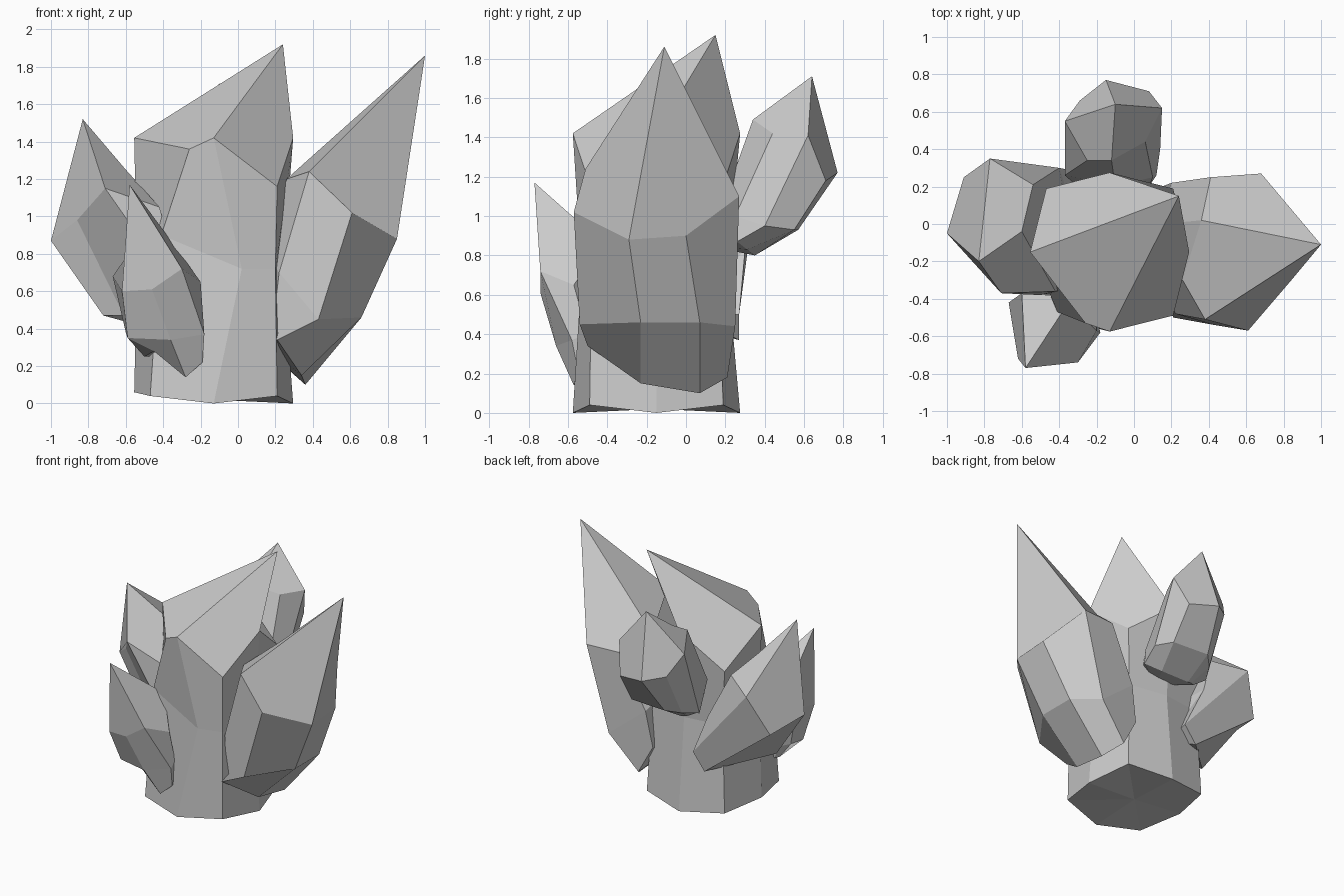
import bpy
import bmesh
from math import cos, sin, radians

default_cube = bpy.data.objects.get("Cube")
if default_cube:
    bpy.data.objects.remove(default_cube, do_unlink=True)


def make_material(name, colour):
    material = bpy.data.materials.new(name)
    material.use_nodes = True
    material.diffuse_color = colour
    shader = material.node_tree.nodes["Principled BSDF"]
    shader.inputs["Base Color"].default_value = colour
    shader.inputs["Roughness"].default_value = 1
    return material


stone = make_material("pale grey stone", (.6, .6, .6, 1))


def crystal(name, heel, rings, tip):
    """Eight-sided shard: rings bridged by quads, closed by a fan at the heel
    and by four diamond-shaped facets meeting at the tip."""
    bm = bmesh.new()
    rings = [[bm.verts.new(corner) for corner in ring] for ring in rings]
    heel, tip = bm.verts.new(heel), bm.verts.new(tip)
    root, shoulder = rings[0], rings[-1]
    for i in range(8):
        j = (i + 1) % 8
        bm.faces.new((heel, root[j], root[i]))
        for lower, upper in zip(rings, rings[1:]):
            bm.faces.new((lower[i], lower[j], upper[j], upper[i]))
        if i % 2 == 0:
            bm.faces.new((shoulder[i], shoulder[j], shoulder[(i + 2) % 8], tip))
    bmesh.ops.recalc_face_normals(bm, faces=bm.faces[:])
    mesh = bpy.data.meshes.new(name)
    bm.to_mesh(mesh)
    bm.free()
    mesh.materials.append(stone)
    bpy.context.collection.objects.link(bpy.data.objects.new(name, mesh))


def octagon_corner(index, height):
    """Corner of the central column; the diagonal corners stand further out."""
    radius = .48 if index % 2 else .425
    angle = radians(index * 45)
    return (radius * cos(angle) - .13, radius * sin(angle) - .15, height)


# Central column: octagonal foot, narrower waist, uneven shoulder, slanted peak
foot = [octagon_corner(i, .04 * (i % 2)) for i in range(8)]
foot[4] = octagon_corner(4, .06)
waist = [(.24, -.15, .72), (.18, .16, .72), (-.13, .21, .72),
         (-.44, .17, .72), (-.54, -.15, .72), (-.41, -.47, .9),
         (.02, -.53, .72), (.2, -.48, .72)]
shoulder = [octagon_corner(i, 1.16 if i % 2 else 1.42) for i in range(8)]
shoulder[5] = (-.26, -.53, 1.36)
crystal("central_crystal", (-.13, -.15, .02), [foot, waist, shoulder],
        (.24, .15, 1.92))

# Tall shard leaning out to the model's left
root = [(.18, -.4, .36), (.21, -.5, .34), (.34, -.23, .15), (.36, .07, .1),
        (.27, .21, .18), (.15, .2, .4), (.15, 0, .4), (.15, -.25, .4)]
waist = [(.22, -.48, .7), (.43, -.54, .45), (.66, -.23, .46),
         (.66, .07, .46), (.5, .25, .44), (.2, .22, .68),
         (.15, 0, .8), (.15, -.25, .8)]
shoulder = [(.38, -.51, 1.24), (.61, -.57, 1.02), (.85, -.29, .88),
            (.85, 0, .9), (.68, .27, 1.1), (.41, .25, 1.1),
            (.36, .02, 1.29), (.26, -.3, 1.2)]
crystal("left_tall_crystal", (.15, 0, .3), [root, waist, shoulder],
        (1, -.11, 1.86))

# Broad shard leaning out to the model's right
root = [(-.72, -.1, .47), (-.61, -.12, .47), (-.5, -.38, .85),
        (-.35, -.35, .8), (-.35, 0, .8), (-.4, .3, .83),
        (-.25, .27, .5), (-.35, .27, .37)]
shoulder = [(-1, -.05, .87), (-.86, -.17, .98), (-.71, -.37, 1.15),
            (-.42, -.36, 1.05), (-.6, -.04, 1.25), (-.54, .21, 1.16),
            (-.77, .35, 1.1), (-.91, .25, .8)]
crystal("right_broad_crystal", (-.3, 0, .5), [root, shoulder],
        (-.83, -.2, 1.52))

# Small shard low on the front
root = [(-.45, -.55, .28), (-.28, -.57, .14), (-.19, -.55, .22),
        (-.2, -.48, .25), (-.3, -.45, .3), (-.4, -.42, .3),
        (-.48, -.42, .25), (-.5, -.45, .25)]
waist = [(-.59, -.62, .35), (-.36, -.66, .34), (-.18, -.58, .37),
         (-.2, -.5, .4), (-.3, -.45, .4), (-.45, -.4, .4),
         (-.52, -.42, .35), (-.6, -.45, .38)]
shoulder = [(-.62, -.72, .6), (-.46, -.74, .61), (-.3, -.74, .72),
            (-.2, -.57, .65), (-.35, -.42, .86), (-.45, -.38, .8),
            (-.6, -.37, .78), (-.67, -.42, .68)]
crystal("front_small_crystal", (-.35, -.42, .3), [root, waist, shoulder],
        (-.58, -.77, 1.17))

# Small shard high on the back
root = [(-.3, .3, .83), (-.25, .34, .81), (-.21, .35, .8), (0, .31, .83),
        (.12, .26, .87), (.08, .2, .9), (-.1, .18, .95), (-.3, .2, .95)]
waist = [(-.37, .36, .87), (-.3, .48, .9), (-.21, .57, .93),
         (.09, .55, .93), (.14, .4, .95), (.1, .25, 1),
         (-.1, .2, 1.1), (-.37, .26, 1.1)]
shoulder = [(-.37, .55, 1.41), (-.29, .66, 1.25), (-.15, .77, 1.22),
            (.08, .71, 1.18), (.15, .62, 1.41), (.06, .44, 1.42),
            (-.12, .34, 1.49), (-.25, .34, 1.49)]
crystal("back_small_crystal", (-.12, .1, .85), [root, waist, shoulder],
        (-.1, .64, 1.71))
